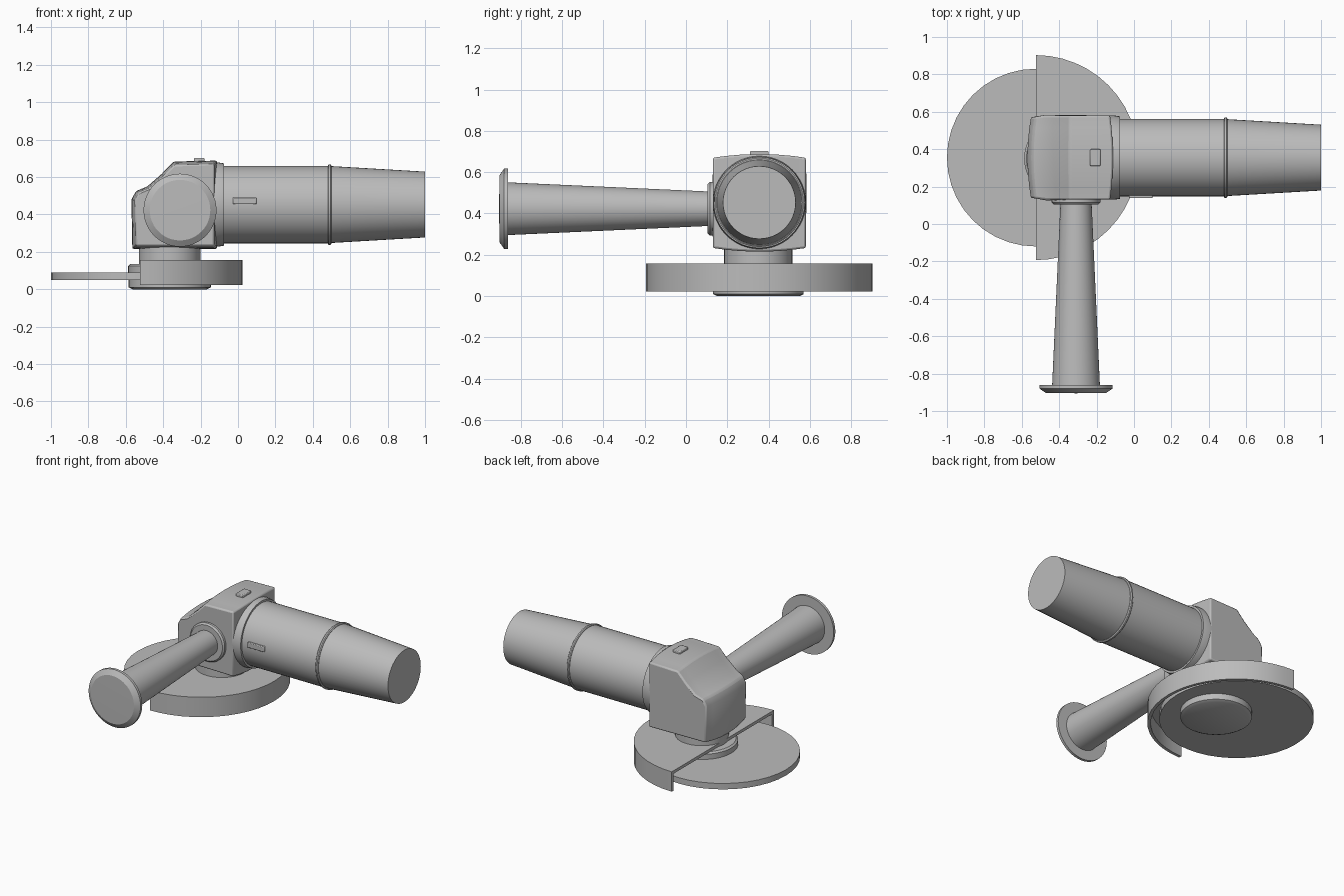
import bpy, bmesh, math
from mathutils import Matrix, Vector

cube = bpy.data.objects.get("Cube")
if cube:
    bpy.data.objects.remove(cube, do_unlink=True)

GREY = (0.5, 0.5, 0.5, 1.0)
metal = bpy.data.materials.new("plain_grey")
metal.use_nodes = True
metal.diffuse_color = GREY
metal.node_tree.nodes["Principled BSDF"].inputs["Base Color"].default_value = GREY

# Turning axes: lathe height runs along z, then is rotated onto x or -y
UP = Matrix.Identity(4)
ALONG_X = Matrix.Rotation(math.pi / 2, 4, 'Y')
TO_FRONT = Matrix.Rotation(math.pi / 2, 4, 'X')
MID_Y = 0.355


def finish(name, bm, angle=30, bevel=0):
    bmesh.ops.recalc_face_normals(bm, faces=bm.faces)
    mesh = bpy.data.meshes.new(name)
    bm.to_mesh(mesh)
    bm.free()
    ob = bpy.data.objects.new(name, mesh)
    bpy.context.collection.objects.link(ob)
    mesh.materials.append(metal)
    if bevel:
        mod = ob.modifiers.new("soft_edges", 'BEVEL')
        mod.width, mod.segments = bevel, 2
        mod.limit_method, mod.angle_limit = 'ANGLE', math.radians(35)
    bpy.ops.object.select_all(action='DESELECT')
    ob.select_set(True)
    bpy.context.view_layer.objects.active = ob
    bpy.ops.object.shade_smooth_by_angle(angle=math.radians(angle))
    return ob


def lathe(name, profile, origin, axis=UP, segs=48, half=False):
    """Turn (radius, height) points into a solid; half gives a half turn on the +x side."""
    bm = bmesh.new()
    verts = [bm.verts.new((r, 0, h)) for r, h in profile]
    edges = [bm.edges.new(pair) for pair in zip(verts, verts[1:])]
    if half:
        edges.append(bm.edges.new((verts[-1], verts[0])))
        bmesh.ops.rotate(bm, verts=verts, matrix=Matrix.Rotation(-math.pi / 2, 3, 'Z'))
    bmesh.ops.spin(bm, geom=verts + edges, axis=(0, 0, 1), cent=(0, 0, 0),
                   angle=math.pi if half else math.tau, steps=segs)
    bmesh.ops.remove_doubles(bm, verts=bm.verts, dist=0.0002)
    bmesh.ops.holes_fill(bm, edges=[e for e in bm.edges if e.is_boundary], sides=0)
    bm.transform(Matrix.Translation(origin) @ axis)
    return finish(name, bm)


def block(name, size, centre, bevel):
    bm = bmesh.new()
    bmesh.ops.create_cube(bm, size=1)
    bm.transform(Matrix.Translation(centre) @ Matrix.Diagonal((*size, 1)))
    return finish(name, bm, bevel=bevel)


# Cutting disc, its half-round guard shell, flanges and spindle neck
disc_at, spindle_at = (-0.525, MID_Y, 0), (-0.365, 0.35, 0)
lathe("cutting_disc", [(0, 0.05), (0.475, 0.05), (0.475, 0.09), (0, 0.09)], disc_at, segs=40)
lathe("disc_guard", [(0, 0.157), (0.548, 0.157), (0.548, 0.022), (0.528, 0.022),
                     (0.528, 0.137), (0, 0.137)], disc_at, segs=24, half=True)
lathe("lower_flange", [(0, 0), (0.2, 0), (0.22, 0.01), (0.22, 0.05), (0, 0.05)], spindle_at)
lathe("upper_flange", [(0, 0.088), (0.222, 0.088), (0.222, 0.125), (0.21, 0.135), (0, 0.135)], spindle_at)
lathe("spindle_neck", [(0, 0.1), (0.165, 0.1), (0.165, 0.24), (0, 0.24)], spindle_at)

# Gear head: side outline lofted across y, swelling slightly in the middle
outline = [(-0.565, 0.215), (-0.57, 0.48), (-0.545, 0.525), (-0.485, 0.55),
           (-0.41, 0.615), (-0.345, 0.683), (-0.112, 0.688), (-0.112, 0.215)]
centre = Vector((-0.32, 0.45))
bm = bmesh.new()
rings = []
for step in (-1, -0.75, -0.4, 0, 0.4, 0.75, 1):
    swell = 1 - 0.07 * step * step
    ring = []
    for p in outline:
        q = centre + (Vector(p) - centre) * swell
        nose = 0.96 if q.x < -0.5 else 1
        ring.append(bm.verts.new((q.x, MID_Y + 0.215 * step * nose, q.y)))
    rings.append(ring)
for a, b in zip(rings, rings[1:]):
    for i in range(len(a)):
        j = (i + 1) % len(a)
        bm.faces.new((a[i], a[j], b[j], b[i]))
for ring, side in ((rings[0], -1), (rings[-1], 1)):
    cap = bm.faces.new(ring)
    bmesh.ops.inset_region(bm, faces=[cap], thickness=0.1, use_even_offset=True)
    for v in cap.verts:
        v.co.y += side * 0.01
finish("gear_head", bm, angle=35, bevel=0.012)
block("spindle_lock_button", (0.055, 0.09, 0.04), (-0.207, MID_Y, 0.682), 0.005)

# Motor housing: collar, barrel, raised band and tapered tail
motor_at = (0, MID_Y, 0.453)
lathe("housing_collar", [(0, -0.14), (0.225, -0.14), (0.225, -0.105), (0.22, -0.075), (0, -0.075)],
      motor_at, ALONG_X)
lathe("motor_barrel", [(0, -0.08), (0.207, -0.08), (0.207, 0.49), (0, 0.49)], motor_at, ALONG_X)
lathe("housing_band", [(0, 0.48), (0.21, 0.48), (0.215, 0.485), (0.215, 0.495), (0.208, 0.5), (0, 0.5)],
      motor_at, ALONG_X)
lathe("tapered_tail", [(0, 0.49), (0.206, 0.49), (0.176, 1), (0, 1)], motor_at, ALONG_X)
block("slide_switch", (0.125, 0.03, 0.036), (0.036, 0.153, 0.473), 0.004)

# Side handle with mounting washer and flared end
handle_at = (-0.31, 0, 0.423)
lathe("handle_washer", [(0, -0.16), (0.13, -0.16), (0.13, -0.115), (0.12, -0.105), (0, -0.105)],
      handle_at, TO_FRONT)
lathe("side_handle", [(0, -0.12), (0.083, -0.12), (0.128, 0.87), (0, 0.87)], handle_at, TO_FRONT)
lathe("handle_end_flange", [(0, 0.862), (0.195, 0.862), (0.195, 0.88), (0.162, 0.903), (0, 0.905)],
      handle_at, TO_FRONT)
